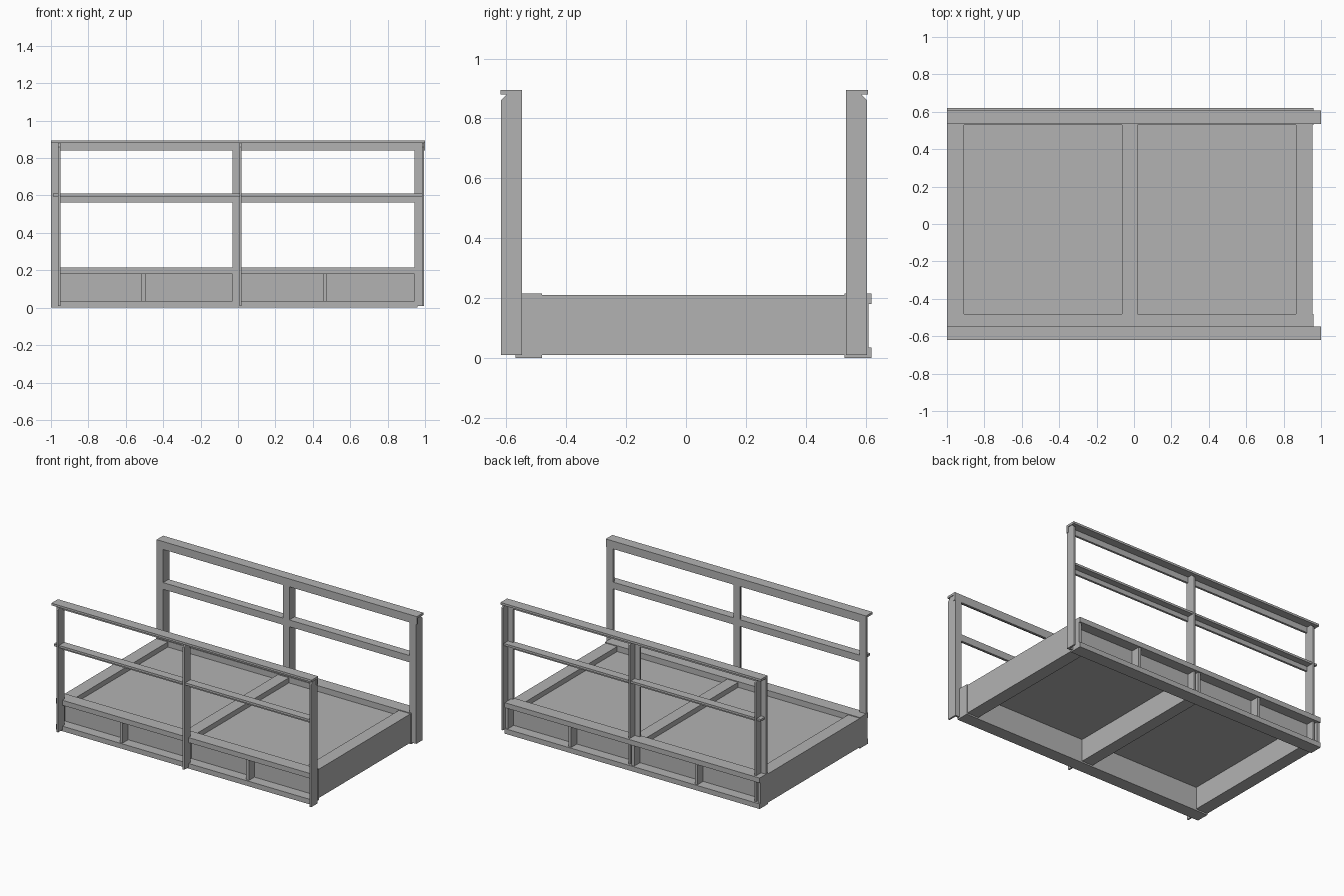
import bpy, bmesh

cube = bpy.data.objects.get("Cube")
if cube:
    bpy.data.objects.remove(cube, do_unlink=True)

steel = bpy.data.materials.new("grey_steel")
steel.use_nodes = True
COLOUR = (0.45, 0.45, 0.45, 1)
steel.diffuse_color = COLOUR
steel.node_tree.nodes["Principled BSDF"].inputs["Base Color"].default_value = COLOUR


def prism(name, profile, x0, x1):
    """Extrude a (y, z) profile along x."""
    bm = bmesh.new()
    face = bm.faces.new([bm.verts.new((x0, y, z)) for y, z in profile])
    ext = bmesh.ops.extrude_face_region(bm, geom=[face])
    moved = [v for v in ext["geom"] if isinstance(v, bmesh.types.BMVert)]
    bmesh.ops.translate(bm, vec=(x1 - x0, 0, 0), verts=moved)
    bmesh.ops.recalc_face_normals(bm, faces=bm.faces)
    mesh = bpy.data.meshes.new(name)
    bm.to_mesh(mesh)
    bm.free()
    mesh.materials.append(steel)
    obj = bpy.data.objects.new(name, mesh)
    bpy.context.collection.objects.link(obj)
    return obj


def box(name, x0, x1, y0, y1, z0, z1):
    return prism(name, [(y0, z0), (y1, z0), (y1, z1), (y0, z1)], x0, x1)


LEFT, RIGHT = -1.0, 0.96     # ends of the floor frame
INNER_F, INNER_B = -0.48, 0.53
FLANGE, HEIGHT, T = 0.035, 0.215, 0.015


def girder(side, s, inner):
    """Channel with flanges facing outwards, and its stiffener plates."""
    o, w = inner + s * 0.09, inner + s * 0.018
    prism(side + "_girder",
          [(inner, 0), (o, 0), (o, FLANGE), (w, FLANGE),
           (w, HEIGHT - FLANGE), (o, HEIGHT - FLANGE), (o, HEIGHT), (inner, HEIGHT)],
          LEFT, RIGHT)
    step = (RIGHT - LEFT - 0.02) / 4
    for i in range(5):
        x = LEFT + i * step
        box(f"{side}_stiffener_{i + 1}", x, x + 0.02, w, o - s * 0.01,
            FLANGE, HEIGHT - FLANGE)


def angle_rail(name, s, inner, depth, drop, top, x0, x1):
    """Angle bar with its upright leg on the inside and flat leg on top."""
    a, b, c = inner, inner + s * T, inner + s * depth
    prism(name, [(a, top - drop), (b, top - drop), (b, top - T),
                 (c, top - T), (c, top), (a, top)], x0, x1)


def railing(side, s, inner):
    """Three angle posts, a top rail and a middle rail."""
    for label, x in (("left_end", -1.0), ("middle", -0.03), ("right_end", 0.945)):
        box(f"{side}_{label}_post_plate", x, x + 0.05, inner, inner + s * T, 0.01, 0.88)
        o = inner + s * 0.07
        prism(f"{side}_{label}_post_leg",
              [(inner, 0.01), (o, 0.01), (o, 0.86), (o - s * 0.02, 0.88), (inner, 0.88)],
              x + 0.038, x + 0.05)
    angle_rail(side + "_top_rail", s, inner, 0.072, 0.055, 0.895, -1.0, 1.0)
    angle_rail(side + "_middle_rail", s, inner, 0.06, 0.047, 0.61, -0.99, 0.99)


for side, s, web, rail in (("front", -1, INNER_F, -0.548), ("back", 1, INNER_B, 0.535)):
    girder(side, s, web)
    railing(side, s, rail)

# Cross beams between the girders
for label, x0, x1 in (("left", -1.0, -0.91), ("middle", -0.065, 0.02), ("right", 0.865, 0.955)):
    box(label + "_cross_beam", x0, x1, INNER_F, INNER_B, 0.01, 0.21)

# Floor sheet sunk below the beam tops
box("floor_sheet", -0.95, 0.9, INNER_F, INNER_B, 0.165, 0.175)
